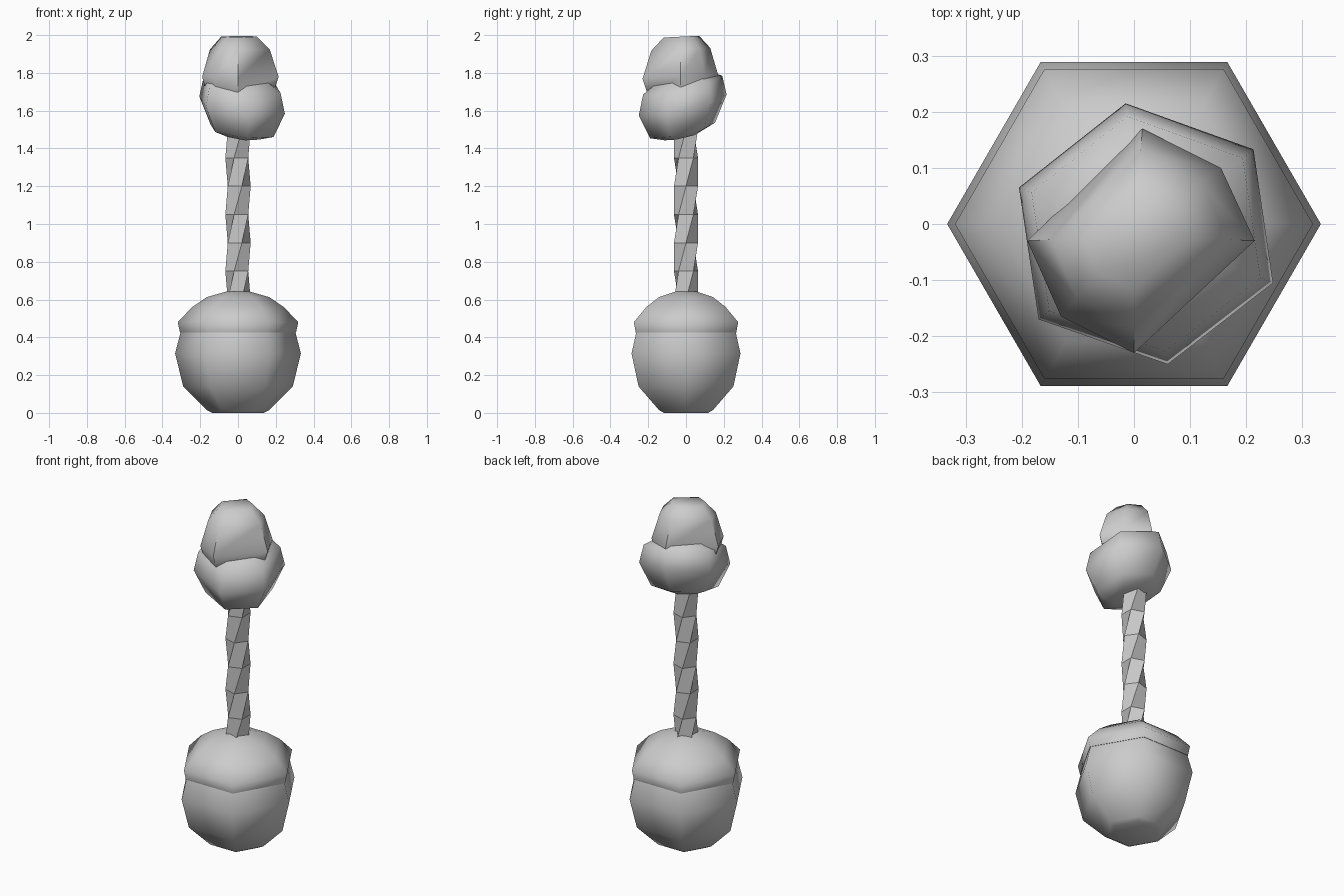
import bpy, bmesh, math

if "Cube" in bpy.data.objects:
    bpy.data.objects.remove(bpy.data.objects["Cube"])


def loft(name, rings, angle=60):
    """Skin a list of equal-length point rings and cap both ends."""
    bm = bmesh.new()
    loops = [[bm.verts.new(p) for p in ring] for ring in rings]
    n = len(loops[0])
    for a, b in zip(loops, loops[1:]):
        for i in range(n):
            j = (i + 1) % n
            bm.faces.new((a[i], a[j], b[j], b[i]))
    bm.faces.new(loops[0][::-1])
    bm.faces.new(loops[-1])
    bmesh.ops.recalc_face_normals(bm, faces=bm.faces)
    mesh = bpy.data.meshes.new(name)
    bm.to_mesh(mesh)
    bm.free()
    obj = bpy.data.objects.new(name, mesh)
    bpy.context.collection.objects.link(obj)
    bpy.ops.object.select_all(action='DESELECT')
    obj.select_set(True)
    bpy.context.view_layer.objects.active = obj
    bpy.ops.object.shade_smooth_by_angle(angle=math.radians(angle))
    return obj


def ngon(n, r, z, turn=0.0):
    return [(r * math.cos(turn + math.tau * i / n),
             r * math.sin(turn + math.tau * i / n), z) for i in range(n)]


def blob(name, outline, centre, tilt, layers):
    """Irregular leaf clump: one outline scaled per layer, on a tilted plane."""
    cx, cy, cz = centre
    rings = []
    for s, dz in layers:
        ring = []
        for x, y in outline:
            px, py = (x - cx) * s, (y - cy) * s
            ring.append((cx + px, cy + py, cz + dz + tilt[0] * px + tilt[1] * py))
        rings.append(ring)
    return loft(name, rings)


# Hexagonal rounded pot
loft("pot", [ngon(6, r, z) for r, z in
             [(0.135, 0), (0.165, 0.015), (0.29, 0.14), (0.333, 0.315), (0.303, 0.43)]])

# Domed soil cover overhanging the pot
loft("soil_mound", [ngon(6, r, z) for r, z in
                    [(0.307, 0.425), (0.319, 0.48), (0.243, 0.56), (0.165, 0.613), (0.06, 0.643)]])

# Twisted trunk
loft("trunk", [ngon(5, 0.067, 0.6 + 0.15 * k, math.radians(36 * k)) for k in range(7)], 30)

# Lower leaf clump
blob("lower_foliage",
     [(-0.205, 0.065), (-0.17, -0.17), (0.06, -0.25), (0.248, -0.105), (0.213, 0.133), (-0.015, 0.215)],
     (0.02, -0.02, 1.63), (-0.12, 0.22),
     [(0.4, -0.165), (0.74, -0.135), (1, 0), (0.9, 0.105), (0.5, 0.16)])

# Upper leaf clump
blob("upper_foliage",
     [(-0.19, -0.03), (-0.13, -0.165), (0.0, -0.23), (0.215, -0.03), (0.155, 0.10), (0.015, 0.17)],
     (0.0, -0.02, 1.78), (0.0, 0.05),
     [(0.5, -0.17), (0.88, -0.08), (1, 0), (0.78, 0.145), (0.47, 0.212)])
